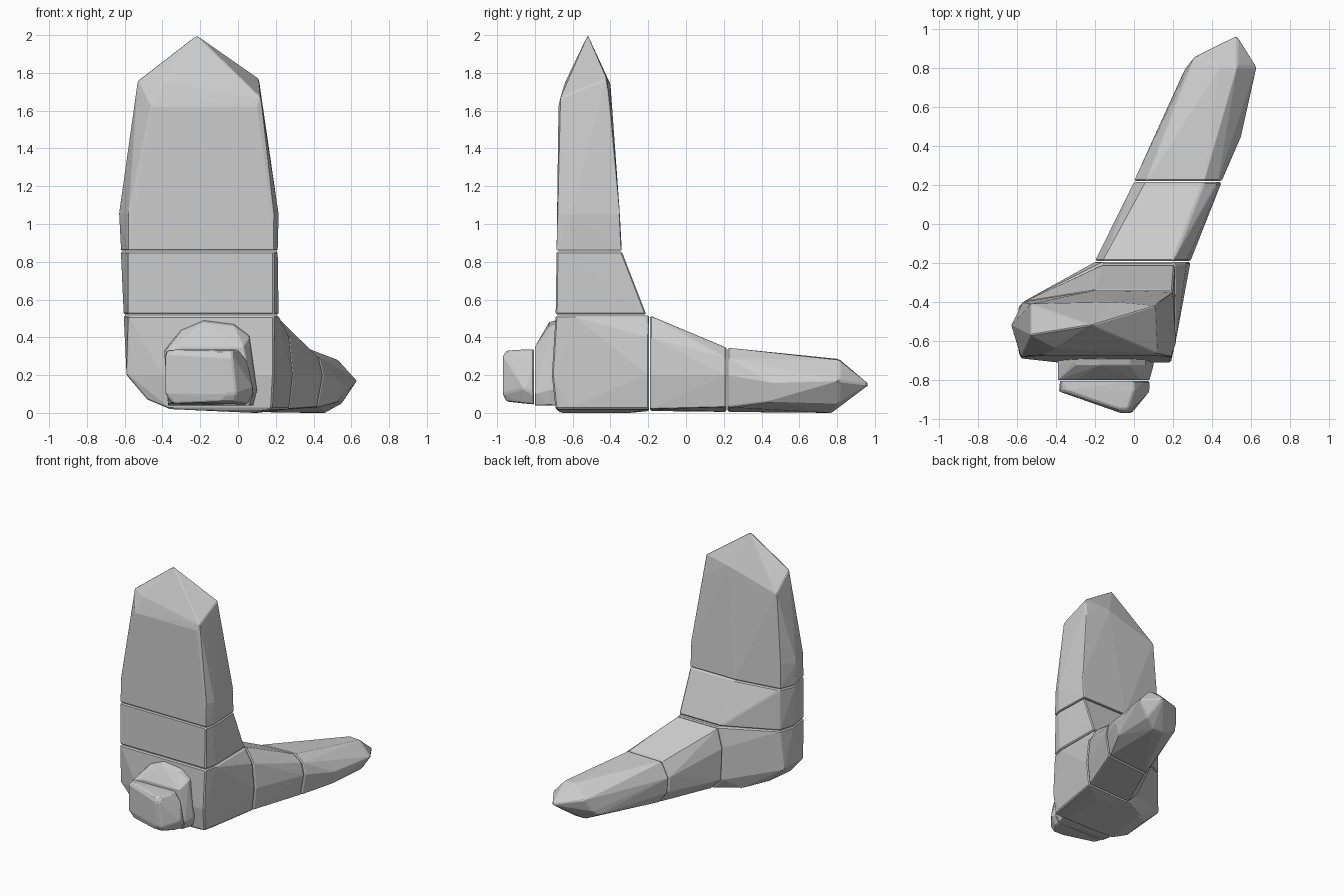
import bpy
import bmesh
import math

default_cube = bpy.data.objects.get("Cube")
if default_cube:
    bpy.data.objects.remove(default_cube, do_unlink=True)

# One plain grey for the whole model
grey = bpy.data.materials.new("stone grey")
grey.use_nodes = True
grey_colour = (.6, .6, .6, 1)
grey.diffuse_color = grey_colour
grey.node_tree.nodes["Principled BSDF"].inputs["Base Color"].default_value = grey_colour


def at_height(z, outline):
    """Horizontal section: outline of (x, y) pairs at one height."""
    return [(x, y, z) for x, y in outline]


def at_depth(y, outline):
    """Upright section: outline of (x, z) pairs at one depth."""
    return [(x, y, z) for x, z in outline]


def faceted_block(name, points, bevel_width=.008):
    """Convex faceted block around the points, with slightly softened edges."""
    bm = bmesh.new()
    for point in points:
        bm.verts.new(point)
    hull = bmesh.ops.convex_hull(bm, input=bm.verts[:])
    spare = [v for v in bm.verts if not v.link_faces]
    bmesh.ops.delete(bm, geom=spare, context="VERTS")
    bmesh.ops.dissolve_limit(bm, angle_limit=math.radians(2),
                             verts=bm.verts[:], edges=bm.edges[:])
    bmesh.ops.recalc_face_normals(bm, faces=bm.faces[:])
    mesh = bpy.data.meshes.new(name)
    bm.to_mesh(mesh)
    bm.free()
    mesh.materials.append(grey)
    block = bpy.data.objects.new(name, mesh)
    bpy.context.collection.objects.link(block)
    softening = block.modifiers.new("soft edges", "BEVEL")
    softening.width = bevel_width
    softening.segments = 1
    softening.limit_method = "ANGLE"
    softening.angle_limit = math.radians(25)
    return block


# Sections shared by neighbouring blocks, so that the seams line up
collar = [(-.58, -.685), (.19, -.685), (.21, -.62), (.2, -.34),
          (-.2, -.34), (-.57, -.4), (-.62, -.52)]
ankle = [(-.58, -.69), (.19, -.69), (.215, -.6), (.21, -.21),
         (-.16, -.21), (-.57, -.4), (-.605, -.52)]
instep = [(-.16, .515), (.2, .515), (.27, .4), (.29, .2),
          (.27, .02), (-.1, .01), (-.19, .1), (-.2, .36)]
arch = [(.06, .34), (.36, .345), (.43, .29), (.45, .2),
        (.42, .03), (.08, .005), (.01, .1), (.0, .22)]

# Tall upper slab with a pointed crown
faceted_block("upper_slab",
              at_height(.86, collar)
              + at_height(1.05, [(-.58, -.68), (.19, -.68), (.215, -.61),
                                 (.2, -.35), (-.57, -.4), (-.63, -.52)])
              + at_height(1.62, [(-.46, -.675), (.1, -.675), (.13, -.6),
                                 (.12, -.4), (-.53, -.41)])
              + [(.12, -.665, 1.67), (-.53, -.57, 1.76), (-.4, -.64, 1.75),
                 (.11, -.42, 1.77), (-.1, -.4, 1.74), (-.22, -.52, 2)])

# Middle band, flaring backward toward the foot
faceted_block("middle_band", at_height(.855, collar) + at_height(.52, ankle))

# Heel block under the band
faceted_block("heel",
              at_height(.515, ankle)
              + at_depth(-.195, instep)
              + at_height(.2, [(-.59, -.67), (-.59, -.42), (.19, -.71), (-.4, -.71)])
              + at_height(.07, [(-.48, -.66), (-.45, -.42)])
              + at_height(.02, [(-.36, -.69), (.18, -.69), (.2, -.62), (-.3, -.3)])
              + at_height(0, [(.08, -.66), (.1, -.3)]))

# Foot, running back and sideways from the heel
faceted_block("middle_foot", at_depth(-.19, instep) + at_depth(.215, arch))
faceted_block("toe",
              at_depth(.22, arch)
              + at_depth(.45, [(.55, .16), (.53, .06)])
              + at_depth(.81, [(.53, .28), (.44, .285), (.63, .17),
                               (.55, .05), (.27, .1)])
              + at_depth(.77, [(.37, 0), (.46, 0), (.25, .06)])
              + [(.31, .86, .2), (.53, .97, .15)])

# Two-stage knob at the front of the heel
faceted_block("knob_base",
              at_depth(-.69, [(-.39, .33), (-.3, .44), (-.18, .49), (-.02, .47),
                              (.06, .41), (.1, .12), (.08, .04), (-.37, .04)])
              + at_depth(-.725, [(-.39, .33), (-.3, .43), (-.18, .48), (-.02, .46),
                                 (.06, .4), (.1, .12), (.08, .04), (-.37, .04)])
              + at_depth(-.8, [(-.39, .32), (-.3, .35), (.03, .35),
                               (.08, .1), (.06, .04), (-.37, .05)]))
faceted_block("knob_front",
              at_depth(-.805, [(-.38, .33), (0, .335), (.05, .27), (.08, .1),
                               (.05, .045), (-.36, .05)])
              + at_depth(-.86, [(-.385, .31), (-.385, .1), (-.34, .05), (0, .335),
                                (.08, .13), (.04, .05), (-.34, .335)])
              + at_depth(-.95, [(-.08, .33), (-.03, .33), (-.02, .06), (-.09, .06)])
              + at_depth(-.97, [(-.03, .3), (-.01, .1), (-.06, .1), (-.07, .29)]))
